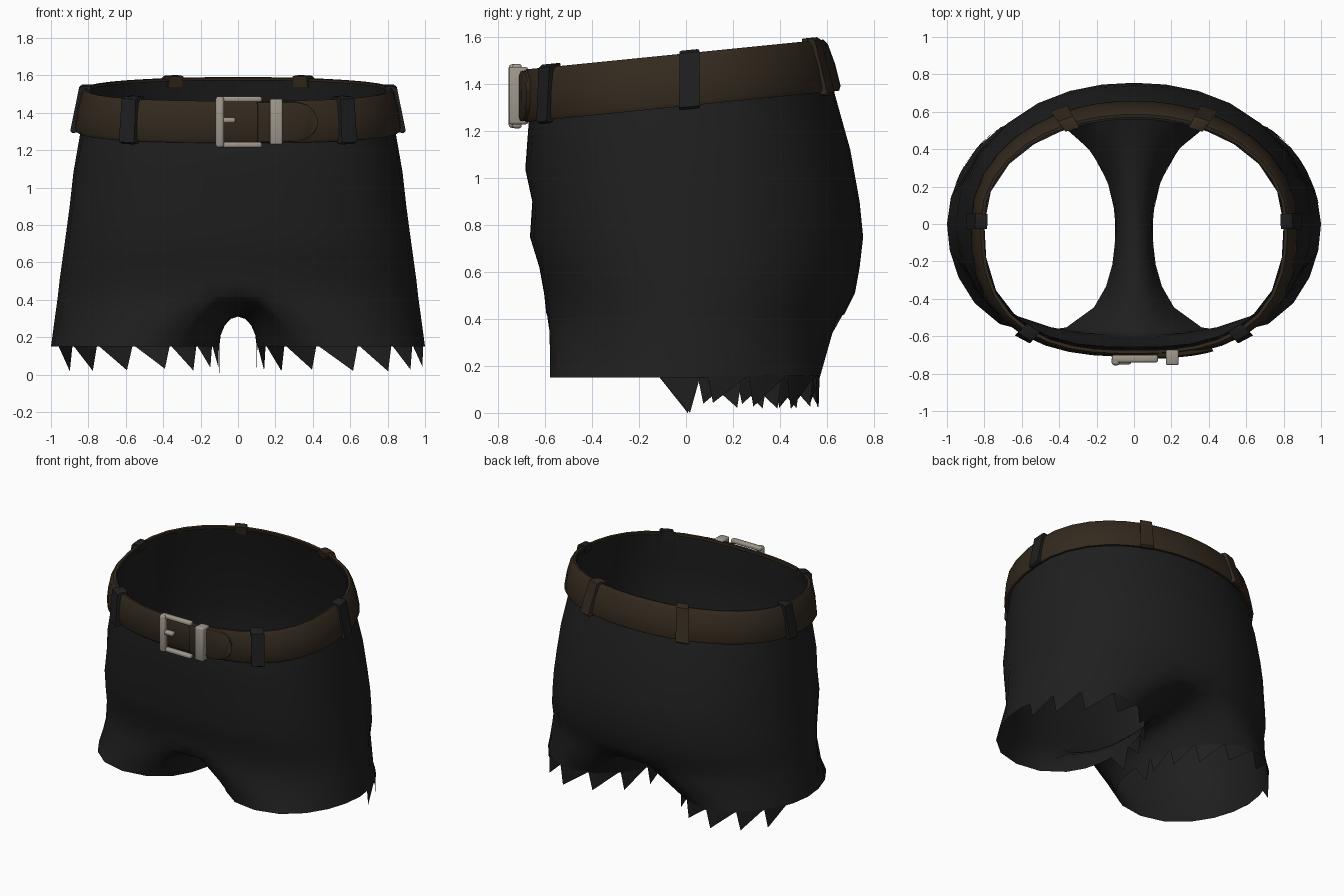
import bpy, bmesh, math, random
from math import sin, cos, pi, radians
from mathutils import Vector

if "Cube" in bpy.data.objects:
    bpy.data.objects.remove(bpy.data.objects["Cube"])

random.seed(4)


def material(name, rgb):
    m = bpy.data.materials.new(name)
    m.diffuse_color = (*rgb, 1)
    m.use_nodes = True
    m.node_tree.nodes["Principled BSDF"].inputs["Base Color"].default_value = m.diffuse_color
    return m


CLOTH = material("black cloth", (0.0135, 0.0135, 0.0135))
LEATHER = material("brown leather", (0.033, 0.0225, 0.013))
METAL = material("dull metal", (0.34, 0.31, 0.26))


def finish(bm, name, mat, angle=40, merge=True):
    if merge:
        bmesh.ops.remove_doubles(bm, verts=bm.verts, dist=0.0005)
        bmesh.ops.recalc_face_normals(bm, faces=bm.faces)
    me = bpy.data.meshes.new(name)
    bm.to_mesh(me)
    bm.free()
    ob = bpy.data.objects.new(name, me)
    bpy.context.collection.objects.link(ob)
    me.materials.append(mat)
    bpy.ops.object.select_all(action='DESELECT')
    ob.select_set(True)
    bpy.context.view_layer.objects.active = ob
    bpy.ops.object.shade_smooth_by_angle(angle=radians(angle))
    return ob


def oval(a, rx, yf, yb, nf=2.65, nb=2.08):
    """Point at direction a on an oval; front and back have their own depth and squareness."""
    ry, n = (yb, nb) if sin(a) > 0 else (yf, nf)
    r = (abs(cos(a) / rx) ** n + abs(sin(a) / ry) ** n) ** (-1 / n)
    return r * cos(a), r * sin(a)


# ---- shorts: torso rings split into two legs ----
# centre height, tilt, half width, front depth, back depth, front and back squareness
LEVELS = [(1.52, .10, .80, .66, .56, 2.65, 2.08), (1.31, .10, .84, .67, .63, 2.65, 2.08),
          (1.08, .06, .88, .685, .70, 2.6, 2.12), (.90, 0, .90, .655, .74, 2.6, 2.15),
          (.75, 0, .92, .665, .755, 2.55, 2.15), (.62, 0, .938, .625, .74, 2.5, 2.15),
          (.51, 0, .953, .605, .72, 2.4, 2.15), (.42, 0, .963, .595, .675, 2.35, 2.15)]
HALF, INNER, TURN = 15, 7, 127


def hem(a, z=0.15):
    nf, nb = (2.5, 1.9) if cos(a) < 0 else (1.95, 1.8)
    x, y = oval(a, .45, .58, .57, nf, nb)
    return Vector((x + .55, y, z))


def leg_rings():
    """Closed rings from the split level down to the hem of the right leg."""
    zc, top, low = LEVELS[-1][0], [], []
    for i in range(HALF):
        f = 2 * i / (HALF - 1) - 1
        top.append(Vector((*oval(f * pi / 2, *LEVELS[-1][2:]), zc)))
        low.append(hem(radians(TURN * f)))
    for i in range(1, INNER + 1):
        w = i / (INNER + 1)
        c = cos(pi * w)
        top.append(Vector((0, .04 + .635 * c, .31 + .11 * abs(c) ** 2.5)))
        low.append(hem(radians(TURN + (360 - 2 * TURN) * w)))
    rings = []
    for k in range(5):
        f, t = k / 4, k / 4 * pi / 2
        ring = []
        for i, (p, h) in enumerate(zip(top, low)):
            # the inner thigh curves out from the crotch, the rest runs straight
            s, q = (f, f) if 0 < i < HALF - 1 else (sin(t), 1 - cos(t))
            ring.append(Vector((p.x + (h.x - p.x) * s, p.y + (h.y - p.y) * f,
                                p.z + (h.z - p.z) * q)))
        rings.append(ring)
    return rings


def skin(bm, rings, closed):
    vs = [[bm.verts.new(p) for p in r] for r in rings]
    n = len(vs[0])
    for A, B in zip(vs, vs[1:]):
        for i in range(n if closed else n - 1):
            j = (i + 1) % n
            bm.faces.new((A[i], A[j], B[j], B[i]))
    return vs


bm = bmesh.new()
for side in (1, -1):
    torso = []
    for zc, slope, *shape in LEVELS:
        ring = []
        for i in range(HALF):
            x, y = oval(-pi / 2 + pi * i / (HALF - 1), *shape)
            ring.append(Vector((x * side, y, zc + slope * y)))
        torso.append(ring)
    skin(bm, torso, False)
    skin(bm, [[Vector((p.x * side, p.y, p.z)) for p in r] for r in leg_rings()], True)
finish(bm, "shorts", CLOTH, 60)

# ---- torn teeth along the back half of each hem ----
bm = bmesh.new()
for side, a_end in ((1, 12), (-1, 25)):
    count = 8
    step = (195 - a_end) / count
    for i in range(count):
        a = 195 - step * i
        b = a - step
        lean = .88 if side > 0 else .15
        if i == 0:
            lean = .75
        z = 0.0 if i == 0 else random.uniform(.015, .045)
        pts = [hem(radians(q), .16) for q in (a, (a + b) / 2, b)]
        pts.append(hem(radians(a - step * lean), z))
        vs = [bm.verts.new((p.x * side, p.y, p.z)) for p in pts]
        bm.faces.new((vs[0], vs[1], vs[3]))
        bm.faces.new((vs[1], vs[2], vs[3]))
for f in bm.faces:
    f.normal_update()
    c = f.calc_center_median()
    if f.normal.dot(c - Vector((.55 if c.x > 0 else -.55, 0, c.z))) < 0:
        f.normal_flip()
finish(bm, "torn_hem", CLOTH, 30, merge=False)


# ---- belt: everything on it is swept along the same tilted oval ----
def belt_point(a, h, off):
    x, y = oval(a, .853 - .045 * h + off, .68 + off, .64 - .065 * h + off)
    return Vector((x, y, 1.31 + .1 * y + h * .22))


def sweep(name, stations, profile, mat, closed=False):
    """stations: (direction, height scale); profile: (h, offset) outline."""
    bm = bmesh.new()
    rings = [[belt_point(a, .5 + (h - .5) * s, o) for h, o in profile] for a, s in stations]
    if closed:
        rings.append(rings[0])
    vs = skin(bm, rings, True)
    if not closed:
        bm.faces.new(vs[0])
        bm.faces.new(vs[-1])
    return finish(bm, name, mat)


BAND = [(0, -.005), (-.01, .012), (.08, .024), (.5, .029), (.92, .024), (1.01, .012), (1, -.005)]
sweep("belt", [(2 * pi * i / 40, 1) for i in range(40)], BAND, LEATHER, True)

# overlapping strap end with rounded tip
tip = [(.10, 1), (.2, 1), (.31, .98), (.37, .85), (.405, .6), (.425, .25)]
sweep("strap_end", [(math.atan2(-.68, x), s) for x, s in tip],
      [(0, .01), (.02, .035), (.1, .042), (.9, .042), (.98, .035), (1, .01)], LEATHER)

# belt loops, hooked over the top rim
LOOP = [(-.06, .005), (-.08, .028), (-.03, .043), (1.02, .043), (1.07, .03),
        (1.07, -.02), (.8, -.024), (.8, .005)]
for label, deg, mat in (("front", -46, CLOTH), ("side", 1, CLOTH), ("back", 57, LEATHER)):
    for side, sname in ((1, "right"), (-1, "left")):
        a = radians(deg)
        if side < 0:
            a = pi - a
        d = .043 / belt_point(a, .5, .03).xy.length
        sweep(f"{label}_loop_{sname}", [(a - d, .97), (a - d * .8, 1), (a + d * .8, 1), (a + d, .97)],
              LOOP, mat)


# ---- buckle ----
def bar(name, center, size, bevel=.01):
    bm = bmesh.new()
    bmesh.ops.create_cube(bm, size=1)
    for v in bm.verts:
        v.co = Vector([v.co[i] * size[i] + center[i] for i in range(3)])
    bmesh.ops.bevel(bm, geom=bm.edges[:], offset=bevel, segments=2, profile=.5, affect='EDGES')
    return finish(bm, name, METAL, 50)


bar("buckle_left_bar", (-.097, -.733, 1.35), (.045, .045, .272), .014)
bar("buckle_top_bar", (.005, -.72, 1.472), (.245, .04, .03))
bar("buckle_bottom_bar", (.005, -.72, 1.228), (.245, .04, .03))
bar("buckle_prong", (-.067, -.73, 1.36), (.105, .04, .03))
bar("belt_keeper", (.205, -.714, 1.352), (.068, .082, .245))
